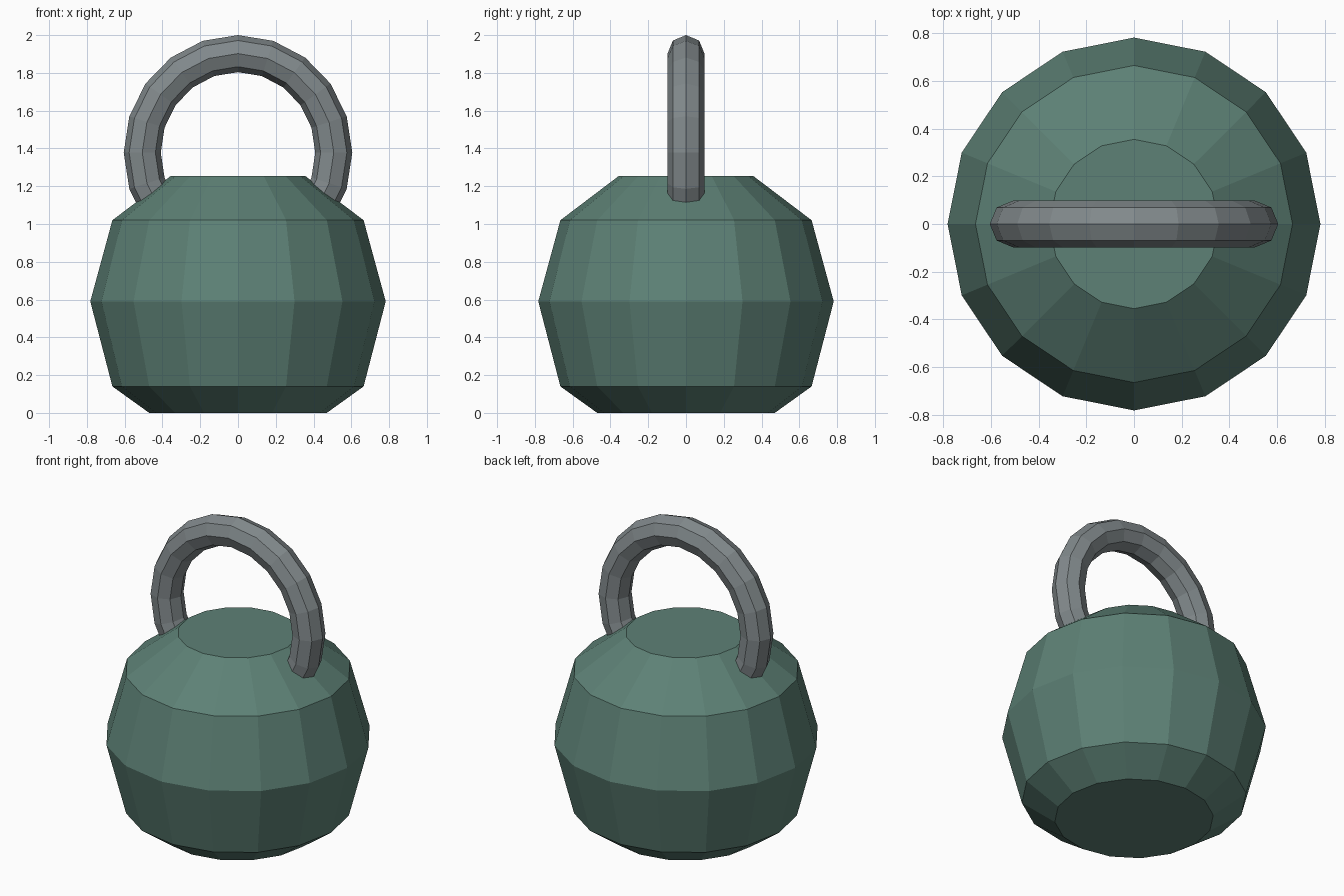
import bpy, bmesh
from math import cos, sin, pi

if "Cube" in bpy.data.objects:
    bpy.data.objects.remove(bpy.data.objects["Cube"])


def make_object(name, rings, close_loop, color):
    """Bridge successive vertex rings into a flat-shaded mesh."""
    bm = bmesh.new()
    loops = [[bm.verts.new(p) for p in ring] for ring in rings]
    pairs = list(zip(loops, loops[1:]))
    if close_loop:
        pairs.append((loops[-1], loops[0]))
    else:
        bm.faces.new(loops[0])
        bm.faces.new(loops[-1])
    n = len(loops[0])
    for a, b in pairs:
        for i in range(n):
            j = (i + 1) % n
            bm.faces.new((a[i], a[j], b[j], b[i]))
    bmesh.ops.recalc_face_normals(bm, faces=bm.faces)
    mesh = bpy.data.meshes.new(name)
    bm.to_mesh(mesh)
    bm.free()
    mat = bpy.data.materials.new(name + "_paint")
    mat.diffuse_color = color
    mat.use_nodes = True
    mat.node_tree.nodes["Principled BSDF"].inputs["Base Color"].default_value = mat.diffuse_color
    mesh.materials.append(mat)
    obj = bpy.data.objects.new(name, mesh)
    bpy.context.collection.objects.link(obj)
    return obj


# Weight body: 16-sided turned profile (radius, height)
profile = [(0.47, 0.0), (0.665, 0.14), (0.782, 0.59), (0.665, 1.02), (0.355, 1.255)]
body_rings = [[(r * cos(k * pi / 8), r * sin(k * pi / 8), z) for k in range(16)]
              for r, z in profile]
make_object("weight_body", body_rings, False, (0.11, 0.22, 0.18, 1))

# Ring handle: octagonal section swept round a slightly tall oval, sunk in the body
RX, RZ, TUBE, CENTRE = 0.507, 0.524, 0.098, 1.378
handle_rings = []
for s in range(20):
    a = s * pi / 10
    ring = []
    for k in range(8):
        out, side = TUBE * cos(k * pi / 4), TUBE * sin(k * pi / 4)
        ring.append(((RX + out) * cos(a), side, CENTRE + (RZ + out) * sin(a)))
    handle_rings.append(ring)
make_object("ring_handle", handle_rings, True, (0.22, 0.25, 0.26, 1))
